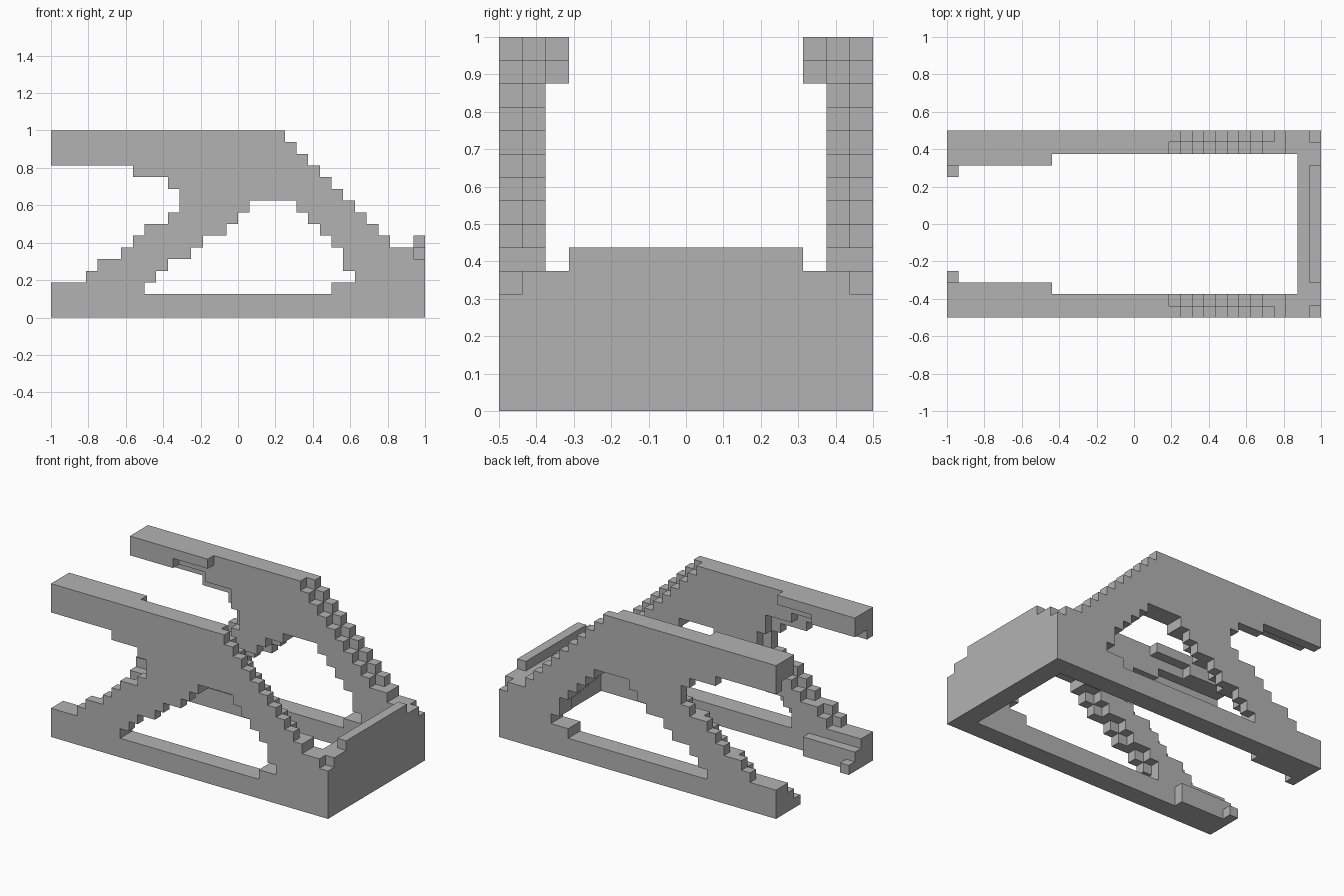
import bpy
import bmesh
from mathutils import Vector

if "Cube" in bpy.data.objects:
    bpy.data.objects.remove(bpy.data.objects["Cube"], do_unlink=True)

UNIT = 1 / 16  # edge of one block

grey = bpy.data.materials.new("plain_grey")
grey.use_nodes = True
grey.diffuse_color = (0.45, 0.45, 0.45, 1)
grey.node_tree.nodes["Principled BSDF"].inputs["Base Color"].default_value = (0.45, 0.45, 0.45, 1)

# Side frame profile, one entry per block row from the ground up
ROW_START = [-16, -16, -16, -13, -12, -10, -9, -8, -6, -5, -5, -6, -9, -16, -16, -16]
HOLE = {2: (-8, 8), 3: (-7, 10), 4: (-6, 9), 5: (-4, 9),
        6: (-3, 8), 7: (-1, 7), 8: (0, 6), 9: (1, 5)}


def block(x0, x1, y0, y1, z0, z1):
    return {(x, y, z) for x in range(x0, x1)
            for y in range(y0, y1) for z in range(z0, z1)}


def panel_layer(y, inner):
    """One block-thick layer of the frame; the inner layer is stepped back on its slopes."""
    cells = set()
    for z, start in enumerate(ROW_START):
        end = 16 if z < 6 else 19 - z
        hole = HOLE.get(z, (0, 0))
        if inner:
            if z > 6:
                end -= 1
            if 3 <= z <= 11:
                start += 1
            elif z in (12, 13):
                start = -8 if z == 13 else -5
            if 3 <= z <= 8:
                hole = (hole[0] - 1, hole[1])
        cells |= block(start, end, y, y + 1, z, z + 1) - block(*hole, y, y + 1, z, z + 1)
    return cells


# Left frame with thickened upper and lower rails and a small end tab
left = panel_layer(7, False) | panel_layer(6, True)
left |= block(-16, -11, 5, 6, 14, 16) | block(-11, -7, 5, 6, 15, 16)
left |= block(-16, -10, 5, 6, 0, 2) | block(-16, -15, 4, 5, 0, 1)
left.discard((15, 7, 5))  # notched corner
right = {(x, -1 - y, z) for x, y, z in left}

# Closed end with a raised lip
end = block(14, 16, -6, 6, 0, 6) | block(15, 16, -5, 5, 6, 7)

parts = {"left_side_frame": left, "right_side_frame": right, "end_wall": end}
solid = left | right | end


def build(name, cells):
    """Skin the exposed block faces and merge the flat areas."""
    bm = bmesh.new()
    verts = {}

    def vert(p):
        key = tuple(round(c) for c in p)
        if key not in verts:
            verts[key] = bm.verts.new(Vector(key) * UNIT)
        return verts[key]

    axes = [Vector(a) for a in ((1, 0, 0), (0, 1, 0), (0, 0, 1))]
    for cell in sorted(cells):
        base = Vector(cell)
        for i in range(3):
            n, u, v = axes[i], axes[(i + 1) % 3], axes[(i + 2) % 3]
            for side in (0, 1):
                step = n if side else -n
                if tuple(round(c) for c in base + step) in solid:
                    continue
                o = base + n * side
                corners = [o, o + u, o + u + v, o + v]
                if not side:
                    corners.reverse()
                bm.faces.new([vert(c) for c in corners])
    bmesh.ops.dissolve_limit(bm, angle_limit=0.01, verts=bm.verts[:], edges=bm.edges[:])
    mesh = bpy.data.meshes.new(name)
    bm.to_mesh(mesh)
    bm.free()
    mesh.materials.append(grey)
    bpy.context.collection.objects.link(bpy.data.objects.new(name, mesh))


for part_name, part_cells in parts.items():
    build(part_name, part_cells)
